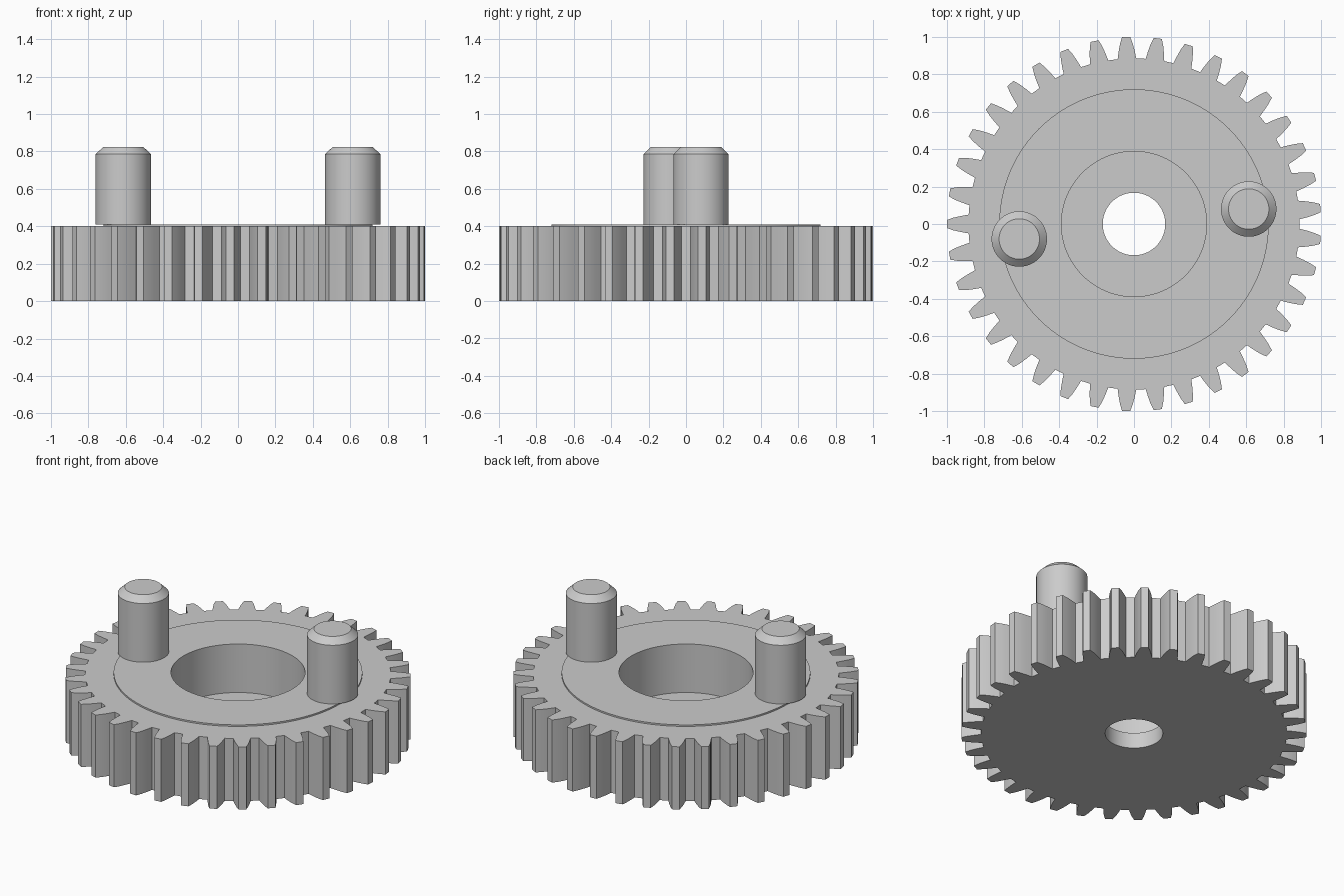
import bpy, bmesh, math

cube = bpy.data.objects.get("Cube")
if cube:
    bpy.data.objects.remove(cube, do_unlink=True)

TEETH = 37
SEGMENTS = 96
PIN_X, PIN_Y = 0.613, 0.08

grey = bpy.data.materials.new("plain grey")
grey.use_nodes = True
colour = (0.6, 0.6, 0.6, 1)
grey.diffuse_color = colour
grey.node_tree.nodes["Principled BSDF"].inputs["Base Color"].default_value = colour


def loop(bm, points, z):
    """Closed loop of vertices at height z; returns its vertices."""
    return [bm.verts.new((x, y, z)) for x, y in points]


def circle(radius, cx=0, cy=0):
    steps = [2 * math.pi * i / SEGMENTS for i in range(SEGMENTS)]
    return [(cx + radius * math.cos(a), cy + radius * math.sin(a)) for a in steps]


def skin(bm, lower, upper):
    """Wall of quads between two loops of equal length."""
    for i in range(len(lower)):
        j = (i + 1) % len(lower)
        bm.faces.new((lower[i], lower[j], upper[j], upper[i]))


def fill_between(bm, outer, inner, normal):
    """Flat face region between an outline and a round hole."""
    edges = []
    for ring in (outer, inner):
        for i in range(len(ring)):
            pair = (ring[i], ring[(i + 1) % len(ring)])
            edges.append(bm.edges.get(pair) or bm.edges.new(pair))
    bmesh.ops.triangle_fill(bm, use_beauty=True, edges=edges, normal=normal)


def finish(bm, name):
    bmesh.ops.recalc_face_normals(bm, faces=bm.faces[:])
    mesh = bpy.data.meshes.new(name)
    bm.to_mesh(mesh)
    bm.free()
    mesh.materials.append(grey)
    mesh.shade_smooth()
    mesh.set_sharp_from_angle(angle=math.radians(25))
    obj = bpy.data.objects.new(name, mesh)
    bpy.context.collection.objects.link(obj)


# Tooth half profile: radius and half width, root to tip
flank = [(0.885, 0.050), (0.925, 0.043), (0.965, 0.034), (1.0, 0.022)]
outline = []
for t in range(TEETH):
    centre = math.pi + 2 * math.pi * t / TEETH
    side = [(r, -w) for r, w in flank] + [(r, w) for r, w in reversed(flank)]
    for r, w in side:
        a = centre + w / r
        outline.append((r * math.cos(a), r * math.sin(a)))

# Gear body: toothed wall, raised disc, wide recess and narrow through hole
bm = bmesh.new()
gear_low, gear_high = loop(bm, outline, 0), loop(bm, outline, 0.40)
skin(bm, gear_low, gear_high)
steps = [(0.72, 0.40), (0.72, 0.41), (0.388, 0.41),
         (0.388, 0.10), (0.167, 0.10), (0.167, 0)]
rings = [loop(bm, circle(r), z) for r, z in steps]
for a, b in zip(rings, rings[1:]):
    skin(bm, a, b)
fill_between(bm, gear_high, rings[0], (0, 0, 1))
fill_between(bm, gear_low, rings[-1], (0, 0, -1))
finish(bm, "gear_body")

# Two chamfered drive pins on opposite sides
for name, s in (("left_pin", 1), ("right_pin", -1)):
    bm = bmesh.new()
    profile = [(0.148, 0.41), (0.148, 0.785), (0.108, 0.823)]
    rings = [loop(bm, circle(r, s * PIN_X, s * PIN_Y), z) for r, z in profile]
    for a, b in zip(rings, rings[1:]):
        skin(bm, a, b)
    bm.faces.new(rings[0])
    bm.faces.new(rings[-1])
    finish(bm, name)
